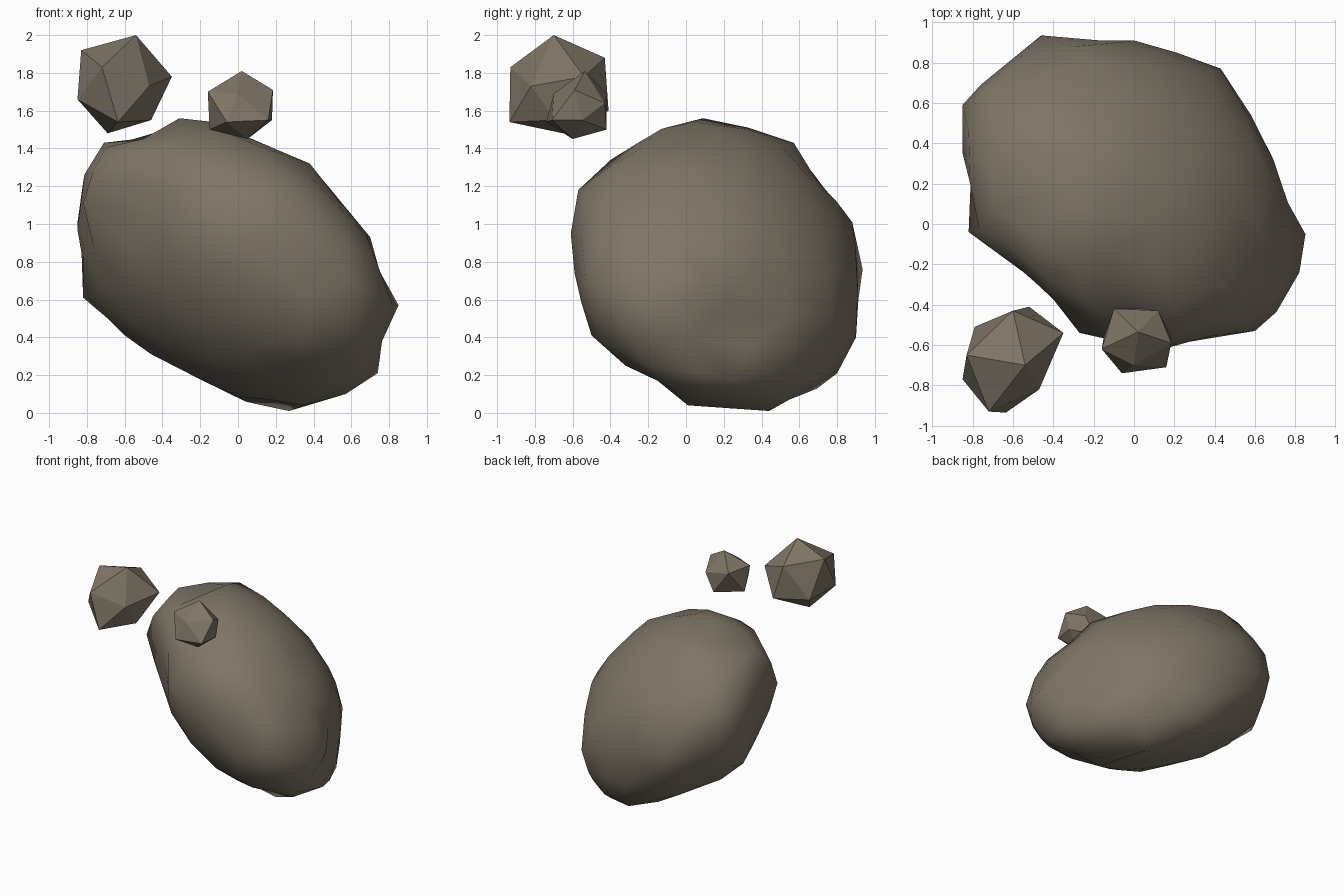
import bpy, bmesh, math
from mathutils import Matrix, Vector

if "Cube" in bpy.data.objects:
    bpy.data.objects.remove(bpy.data.objects["Cube"])

stone = bpy.data.materials.new("stone_brown")
stone.diffuse_color = (0.215, 0.18, 0.134, 1)
stone.use_nodes = True
stone.node_tree.nodes["Principled BSDF"].inputs["Base Color"].default_value = stone.diffuse_color


def make_object(name, bm, smooth):
    bmesh.ops.recalc_face_normals(bm, faces=bm.faces[:])
    mesh = bpy.data.meshes.new(name)
    for f in bm.faces:
        f.smooth = smooth
    bm.to_mesh(mesh)
    bm.free()
    mesh.materials.append(stone)
    obj = bpy.data.objects.new(name, mesh)
    bpy.context.collection.objects.link(obj)
    return obj


# Large boulder: a tilted ellipsoid, then dents and bumps along three outlines
CENTER = Vector((0, 0.16, 0.785))
SHAPE = Matrix(((0.854, 0, 0), (-0.176, 0.75, 0), (-0.269, -0.136, 0.713)))
SPREAD = SHAPE @ SHAPE.transposed()
TO_UNIT = SHAPE.inverted()

# Outermost corners of the boulder
PEAKS = [(.27, .44, .01), (-.31, .09, 1.56), (.85, -.05, .57), (-.46, .935, .76),
         (.18, -.61, .95)]
OUTLINE_XZ = [(-.13, 1.54), (.12, 1.43), (.38, 1.32), (.55, 1.1), (.70, .93),
              (.75, .75), (.74, .40), (.74, .21), (.57, .10), (.04, .06), (-.2, .18),
              (-.42, .27), (-.6, .41), (-.82, .61), (-.80, .78), (-.85, .97),
              (-.855, 1.18), (-.71, 1.43), (-.45, 1.45)]
OUTLINE_YZ = [(.33, 1.51), (.57, 1.43), (.70, 1.22), (.88, 1.01), (.90, .4), (.80, .21),
              (.22, .06), (.01, .04), (-.15, .17), (-.32, .25), (-.5, .41), (-.59, .74),
              (-.57, 1.18), (-.48, 1.29), (-.27, 1.42)]
OUTLINE_XY = [(-.17, .91), (0, .91), (.21, .85), (.43, .77), (.58, .54), (.67, .37),
              (.72, .15), (.82, -.24), (.6, -.53), (.38, -.56), (-.27, -.54),
              (-.45, -.31), (-.82, -.04), (-.81, .2), (-.85, .39), (-.85, .59),
              (-.76, .69), (-.63, .80)]


def lift_outline(points, i, j):
    """Place outline points in space where the ellipsoid's rim would carry them."""
    k = 3 - i - j
    inv = Matrix(((SPREAD[i][i], SPREAD[i][j]), (SPREAD[j][i], SPREAD[j][j]))).inverted()
    for a, b in points:
        w = inv @ Vector((a - CENTER[i], b - CENTER[j]))
        p = Vector((0, 0, 0))
        p[i], p[j] = a - CENTER[i], b - CENTER[j]
        p[k] = SPREAD[k][i] * w.x + SPREAD[k][j] * w.y
        yield TO_UNIT @ p


controls = [TO_UNIT @ (Vector(p) - CENTER) for p in PEAKS]
controls += lift_outline(OUTLINE_XZ, 0, 2)
controls += lift_outline(OUTLINE_YZ, 1, 2)
controls += lift_outline(OUTLINE_XY, 0, 1)

bm = bmesh.new()
bmesh.ops.create_icosphere(bm, subdivisions=3, radius=1)
directions = {v: v.co.normalized() for v in bm.verts}
for v, d in directions.items():
    total, weight = 0.1, 0.1
    for c in controls:
        w = math.exp(-((d - c.normalized()).length / 0.2) ** 2)
        total += w * c.length
        weight += w
    v.co = d * (total / weight)

# Sharp bumps sit exactly on the nearest free vertex
free = set(bm.verts)
for c in controls:
    near = min(bm.verts, key=lambda v: (directions[v] - c.normalized()).length)
    if near in free:
        near.co = c
        free.remove(near)
for v in bm.verts:
    v.co = SHAPE @ v.co + CENTER
make_object("large_boulder", bm, True)


# Two faceted fragments, each a slightly uneven twenty-sided stone
def fragment(name, corners):
    bm = bmesh.new()
    for c in corners:
        bm.verts.new(c)
    bmesh.ops.convex_hull(bm, input=bm.verts[:])
    make_object(name, bm, False)


fragment("large_fragment", [
    (-.54, -.70, 2.0), (-.83, -.65, 1.92), (-.60, -.43, 1.88), (-.35, -.54, 1.78),
    (-.47, -.82, 1.73), (-.72, -.93, 1.83), (-.46, -.69, 1.55), (-.635, -.935, 1.54),
    (-.85, -.77, 1.66), (-.79, -.51, 1.62), (-.52, -.41, 1.60), (-.69, -.65, 1.48)])
fragment("small_fragment", [
    (.02, -.535, 1.81), (-.10, -.42, 1.69), (.12, -.43, 1.64), (.185, -.59, 1.71),
    (.0, -.70, 1.69), (-.16, -.62, 1.70), (.16, -.71, 1.55), (-.06, -.74, 1.54),
    (-.15, -.56, 1.50), (.04, -.42, 1.50), (.18, -.55, 1.55), (.05, -.6, 1.45)])
